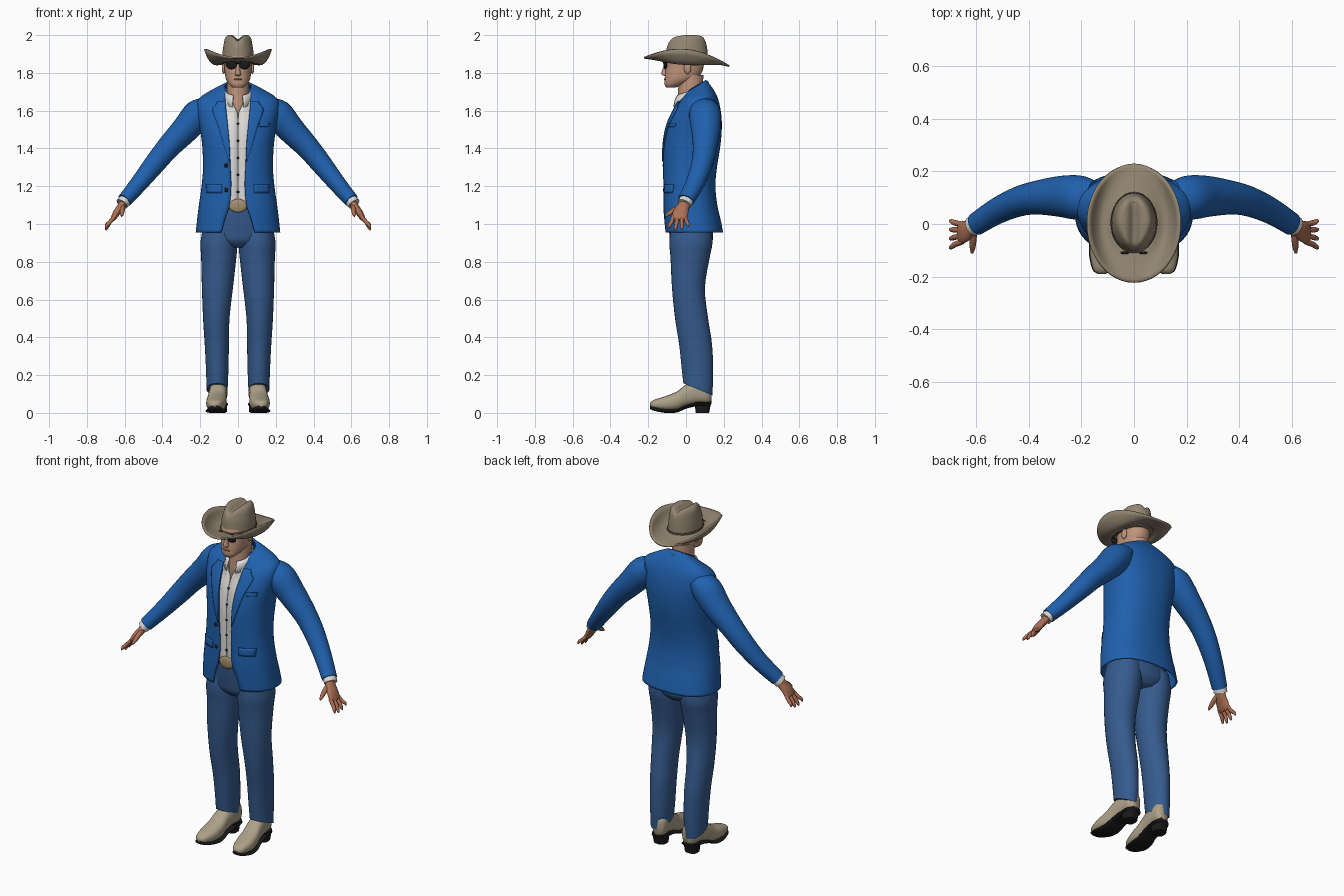
import bpy, bmesh, math
from mathutils import Vector

COLORS = {
    "jacket_blue": (0.014, 0.118, 0.42), "trouser_blue": (0.036, 0.105, 0.27),
    "hat_tan": (0.29, 0.235, 0.165), "boot_cream": (0.42, 0.36, 0.25),
    "shirt_white": (0.72, 0.71, 0.70), "face_skin": (0.52, 0.30, 0.20),
    "hand_skin": (0.42, 0.16, 0.09), "black": (0.01, 0.01, 0.01),
    "buckle_tan": (0.36, 0.27, 0.16), "dark_brown": (0.09, 0.065, 0.045)}
MATS = {}
for key, c in COLORS.items():
    MATS[key] = bpy.data.materials.new(key)
    MATS[key].diffuse_color = (*c, 1)


def finish(name, bm, mat, mirror=False, thick=0):
    bmesh.ops.recalc_face_normals(bm, faces=bm.faces)
    me = bpy.data.meshes.new(name)
    bm.to_mesh(me)
    bm.free()
    me.materials.append(MATS[mat])
    ob = bpy.data.objects.new(name, me)
    bpy.context.collection.objects.link(ob)
    bpy.ops.object.select_all(action='DESELECT')
    ob.select_set(True)
    bpy.context.view_layer.objects.active = ob
    bpy.ops.object.shade_smooth_by_angle(angle=math.radians(50))
    if thick:
        m = ob.modifiers.new("thickness", 'SOLIDIFY')
        m.thickness, m.offset = thick, 0
    if mirror:
        ob.modifiers.new("mirror", 'MIRROR')
    return ob


def smooth(rows, k=4):
    """Catmull-Rom interpolation between rows of numbers."""
    out = []
    for i in range(len(rows) - 1):
        p0, p1, p2, p3 = (rows[max(0, min(len(rows) - 1, i + d))] for d in (-1, 0, 1, 2))
        for s in range(k):
            t = s / k
            out.append(tuple(0.5 * (2*b + (c-a)*t + (2*a-5*b+4*c-d)*t*t + (3*b-a-3*c+d)*t**3)
                             for a, b, c, d in zip(p0, p1, p2, p3)))
    return out + [rows[-1]]


def loft(name, rings, mat, closed=True, caps=True, mirror=False, thick=0):
    bm = bmesh.new()
    vs = [[bm.verts.new(p) for p in r] for r in rings]
    n = len(vs[0])
    for a, b in zip(vs, vs[1:]):
        for i in range(n if closed else n - 1):
            j = (i + 1) % n
            bm.faces.new((a[i], a[j], b[j], b[i]))
    if closed and caps:
        bm.faces.new(vs[0])
        bm.faces.new(vs[-1])
    return finish(name, bm, mat, mirror, thick)


def spow(v, e):
    return math.copysign(abs(v) ** e, v)


def level(z, cx, rx, yf, yb, tilt=0, hw=0, e=1.0, n=32):
    """Horizontal ring from front to back; hw leaves a gap at the front."""
    c, ry = (yf + yb) / 2, (yb - yf) / 2
    a0 = math.asin(min(1, max(0, hw) / rx) ** (1 / e))
    pts = []
    for i in range(n):
        a = a0 + (2*math.pi - 2*a0) * i / (n - 1) if hw > 0 else 2*math.pi * i / n
        y = -ry * spow(math.cos(a), e)
        pts.append((cx + rx * spow(math.sin(a), e), c + y, z + tilt * y))
    return pts


def tube(name, rows, mat, mirror=True, n=20, k=4):
    """Limb through rows of x, y, z, thickness radius, y radius."""
    rows = smooth(rows, k)
    P = [Vector(r[:3]) for r in rows]
    rings = []
    for i, r in enumerate(rows):
        t = (P[min(i + 1, len(P) - 1)] - P[max(i - 1, 0)]).normalized()
        u = t.cross(Vector((0, 1, 0))).normalized()
        v = u.cross(t)
        rings.append([P[i] + u * r[3] * math.cos(2*math.pi*j/n) + v * r[4] * math.sin(2*math.pi*j/n)
                      for j in range(n)])
    return loft(name, rings, mat, mirror=mirror)


def ball(name, c, r, mat, mirror=False):
    bm = bmesh.new()
    bmesh.ops.create_uvsphere(bm, u_segments=16, v_segments=10, radius=1)
    for v in bm.verts:
        v.co = Vector(c) + Vector([a * b for a, b in zip(v.co, r)])
    return finish(name, bm, mat, mirror)


# Jacket body: z, cx, rx, front y, back y, tilt, half opening
E = 0.85
TORSO = smooth([
    (.955, 0, .220, -.112, .193, 0, .088), (1.03, 0, .212, -.116, .178, 0, .068),
    (1.10, 0, .203, -.118, .162, 0, .045), (1.20, 0, .189, -.117, .152, 0, .036),
    (1.30, 0, .181, -.119, .160, 0, .040), (1.42, 0, .186, -.117, .179, 0, .045),
    (1.52, 0, .200, -.100, .186, 0, .054), (1.60, 0, .214, -.065, .180, 0, .062),
    (1.66, 0, .205, -.030, .163, .1, .066), (1.70, 0, .138, -.010, .132, .35, .065),
    (1.725, 0, .074, .000, .104, .6, .058)])
loft("jacket_body", [level(*r, e=E, n=48) for r in TORSO], "jacket_blue", closed=False, thick=.008)


def torso_at(z):
    for a, b in zip(TORSO, TORSO[1:]):
        if a[0] <= z <= b[0]:
            t = (z - a[0]) / (b[0] - a[0])
            return [p + (q - p) * t for p, q in zip(a, b)]


def on_front(x, z, off=.007):
    _, _, rx, yf, yb, _, _ = torso_at(z)
    s = min(1, (abs(x) / rx) ** (1 / E))
    return (x, (yf + yb)/2 - (yb - yf)/2 * math.sqrt(1 - s*s) ** E - off, z)


def plate(name, outline, mat, mirror=False, thick=.006):
    """Plate over the jacket front; outline rows are z, x inner, x outer."""
    rows = [[on_front(a + (b - a) * i / 5, z) for i in range(6)] for z, a, b in smooth(outline, 3)]
    loft(name, rows, mat, closed=False, mirror=mirror, thick=thick)


# Lapels, pocket flaps, breast pocket, collar
plate("lapel", [(1.33, .042, .046), (1.42, .045, .075), (1.52, .054, .105),
                (1.60, .062, .135), (1.625, .064, .120), (1.65, .066, .108)], "jacket_blue", True)
plate("pocket_flap", [(1.165, .085, .165), (1.21, .085, .167)], "jacket_blue", True)
plate("breast_pocket", [(1.515, .115, .165), (1.535, .113, .167)], "jacket_blue")
loft("jacket_collar", [level(1.695, 0, .096, -.005, .128, .5, .074, n=32),
                       level(1.722, 0, .078, -.002, .112, .6, .060, n=32),
                       level(1.728, 0, .070, .002, .102, .6, .056, n=32)],
     "jacket_blue", closed=False, thick=.008)
for z in (1.31, 1.18):
    x, y, _ = on_front(-.062, z, .004)
    ball("jacket_button", (x, y, z), (.011, .006, .011), "black")

# Sleeves, cuffs, hands
tube("sleeve", [(.15, .10, 1.63, .045, .065), (.205, .10, 1.585, .080, .084), (.28, .105, 1.50, .073, .078),
                (.37, .10, 1.405, .062, .064), (.44, .085, 1.32, .056, .057), (.52, .05, 1.22, .047, .050),
                (.60, 0, 1.125, .039, .044)], "jacket_blue", n=28)
tube("shirt_cuff", [(.585, .012, 1.143, .033, .038), (.614, -.008, 1.106, .034, .039)], "shirt_white", k=1)
tube("palm", [(.595, .003, 1.13, .022, .028), (.62, -.015, 1.09, .021, .033), (.642, -.028, 1.06, .019, .041),
              (.660, -.034, 1.03, .014, .042), (.666, -.035, 1.02, .008, .036)], "hand_skin")
for i, (w, drop) in enumerate([(-.033, .978), (-.011, .967), (.011, .970), (.032, .985)]):
    tube("finger", [(.652, -.034 + w, 1.04, .010, .011), (.680, -.036 + w*1.25, 1.008, .0105, .0105),
                    (.694, -.038 + w*1.5, drop + .015, .009, .009), (.700, -.039 + w*1.6, drop, .004, .004)],
         "hand_skin", n=10, k=3)
tube("thumb", [(.610, -.025, 1.095, .014, .014), (.612, -.060, 1.075, .013, .014), (.614, -.090, 1.055, .011, .011),
               (.616, -.110, 1.042, .005, .005)], "hand_skin", n=10, k=3)

# Shirt with open throat, collar and buttons
SHIRT = smooth([(1.08, 0, .165, -.104, .130, 0, .001), (1.30, 0, .160, -.106, .140, 0, .001),
                (1.42, 0, .165, -.105, .160, 0, .001), (1.52, 0, .165, -.090, .165, 0, .001),
                (1.59, 0, .148, -.066, .150, 0, .004), (1.64, 0, .100, -.062, .120, .1, .024),
                (1.69, 0, .066, -.052, .095, .3, .030)])
loft("shirt", [level(*r) for r in SHIRT], "shirt_white", closed=False, thick=.004)
loft("shirt_collar", [level(1.650, 0, .078, -.072, .100, .40, .030), level(1.685, 0, .072, -.062, .098, .35, .026),
                      level(1.705, 0, .065, -.050, .094, .35, .024)], "shirt_white", closed=False, thick=.005)
for z, y in ((1.53, -.088), (1.44, -.104), (1.35, -.107), (1.26, -.107), (1.17, -.107)):
    ball("shirt_button", (0, y, z), (.007, .004, .007), "black")

# Trousers, belt, buckle
loft("trouser_hips", [level(*r) for r in smooth([
    (.875, 0, .085, -.045, .11), (.91, 0, .165, -.08, .14), (.96, 0, .188, -.09, .143),
    (1.03, 0, .182, -.098, .14), (1.11, 0, .168, -.102, .132)])], "trouser_blue")
loft("trouser_leg", [level(*r) for r in smooth([
    (.985, .096, .088, -.080, .135, 0), (.90, .101, .098, -.088, .140, 0), (.82, .102, .093, -.082, .125, 0),
    (.66, .109, .082, -.074, .100, 0), (.50, .115, .070, -.058, .117, 0), (.36, .112, .064, -.036, .138, 0),
    (.22, .110, .059, -.022, .144, -.1), (.125, .111, .056, -.014, .139, -.42)])], "trouser_blue", mirror=True)
loft("belt", [level(z, 0, .172, -.107, .134) for z in (1.075, 1.115)], "dark_brown")
ball("belt_buckle", (0, -.107, 1.097), (.047, .010, .036), "buckle_tan")


# Boots: rows run along y with bottom z, top z and half width
def section(y, z0, z1, w, n=20):
    cx, c, h = .108 - y * .08, (z0 + z1) / 2, (z1 - z0) / 2
    return [(cx + w * spow(math.cos(2*math.pi*i/n), .8), y, c + h * spow(math.sin(2*math.pi*i/n), .8))
            for i in range(n)]


BOOT = smooth([(-.190, .034, .052, .012), (-.172, .024, .068, .034), (-.11, .012, .088, .052),
               (-.05, .014, .112, .052), (0, .034, .150, .047), (.06, .048, .175, .046),
               (.115, .048, .170, .042), (.136, .060, .150, .022)])
loft("boot", [section(*r) for r in BOOT], "boot_cream", mirror=True)
loft("boot_sole", [section(y, z0 - .012, z0 + .008, w + .003) for y, z0, z1, w in BOOT], "black", mirror=True)
loft("boot_heel", [level(z, .102, rx, yf, yb, e=.7) for z, rx, yf, yb in
                   ((0, .036, .052, .122), (.03, .039, .048, .128), (.058, .043, .042, .136))],
     "black", mirror=True)

# Neck and head
loft("neck", [level(*r) for r in smooth([
    (1.55, 0, .05, -.040, .08), (1.62, 0, .055, -.046, .08), (1.68, 0, .058, -.042, .088),
    (1.79, 0, .060, -.040, .092)])], "face_skin")
loft("head", [level(*r, e=.9) for r in smooth([
    (1.722, 0, .028, -.104, -.055), (1.738, 0, .047, -.113, -.01), (1.765, 0, .063, -.113, .05),
    (1.80, 0, .070, -.111, .083), (1.84, 0, .073, -.107, .094), (1.875, 0, .075, -.110, .095),
    (1.91, 0, .070, -.095, .090)])], "face_skin")
loft("nose", [level(*r, n=12) for r in smooth([
    (1.783, 0, .010, -.112, -.09), (1.790, 0, .017, -.128, -.09), (1.803, 0, .013, -.130, -.09),
    (1.85, 0, .009, -.114, -.09)])], "face_skin")
ball("ear", (.076, .008, 1.825), (.010, .019, .031), "face_skin", True)
ball("mouth", (0, -.110, 1.766), (.024, .006, .005), "hand_skin")

# Sunglasses
ball("lens", (.034, -.110, 1.845), (.031, .010, .026), "black", True)
ball("glasses_bridge", (0, -.117, 1.853), (.014, .005, .005), "black")
tube("glasses_arm", [(.062, -.105, 1.855, .004, .004), (.076, -.06, 1.855, .004, .004),
                     (.079, .005, 1.85, .004, .004)], "black", n=8)

# Hat brim: sides curl up, front and back dip
brim = []
for k in range(9):
    t = k / 8
    ring = []
    for i in range(48):
        a = 2 * math.pi * i / 48
        s, c = math.sin(a), math.cos(a)
        side = s * s
        z = 1.862 + (.018 * c if c > 0 else .026 * c) * t + side * (.135 * t**2.6 - .072 * t)
        ring.append(((.082 + .094 * t) * s, .003 - (.108 + .118 * t) * c, z))
    brim.append(ring)
loft("hat_brim", brim, "hat_tan", caps=False, thick=.008)

# Hat crown with a lengthwise crease and pinched front
crown = []
for z, rx, ry in smooth([(1.85, .086, .114), (1.90, .083, .110), (1.95, .076, .105), (1.982, .069, .098),
                         (1.998, .056, .084), (2.0, .036, .058), (1.998, .016, .030), (1.997, .002, .003)]):
    ring = []
    for x, y, _ in level(z, 0, rx, .005 - ry, .005 + ry, n=40):
        up = max(0, min(1, (z - 1.93) / .06))
        x *= 1 - .22 * up * max(0, -y / .1)
        ring.append((x, y, z - up * (.022 * math.exp(-(x / .018) ** 2) + .012 * max(0, -y / .1))))
    crown.append(ring)
loft("hat_crown", crown, "hat_tan")
loft("hat_band", [level(z, 0, r, .005 - r - .027, .005 + r + .027, n=40) for z, r in ((1.858, .088), (1.872, .087))],
     "dark_brown", caps=False, thick=.003)
